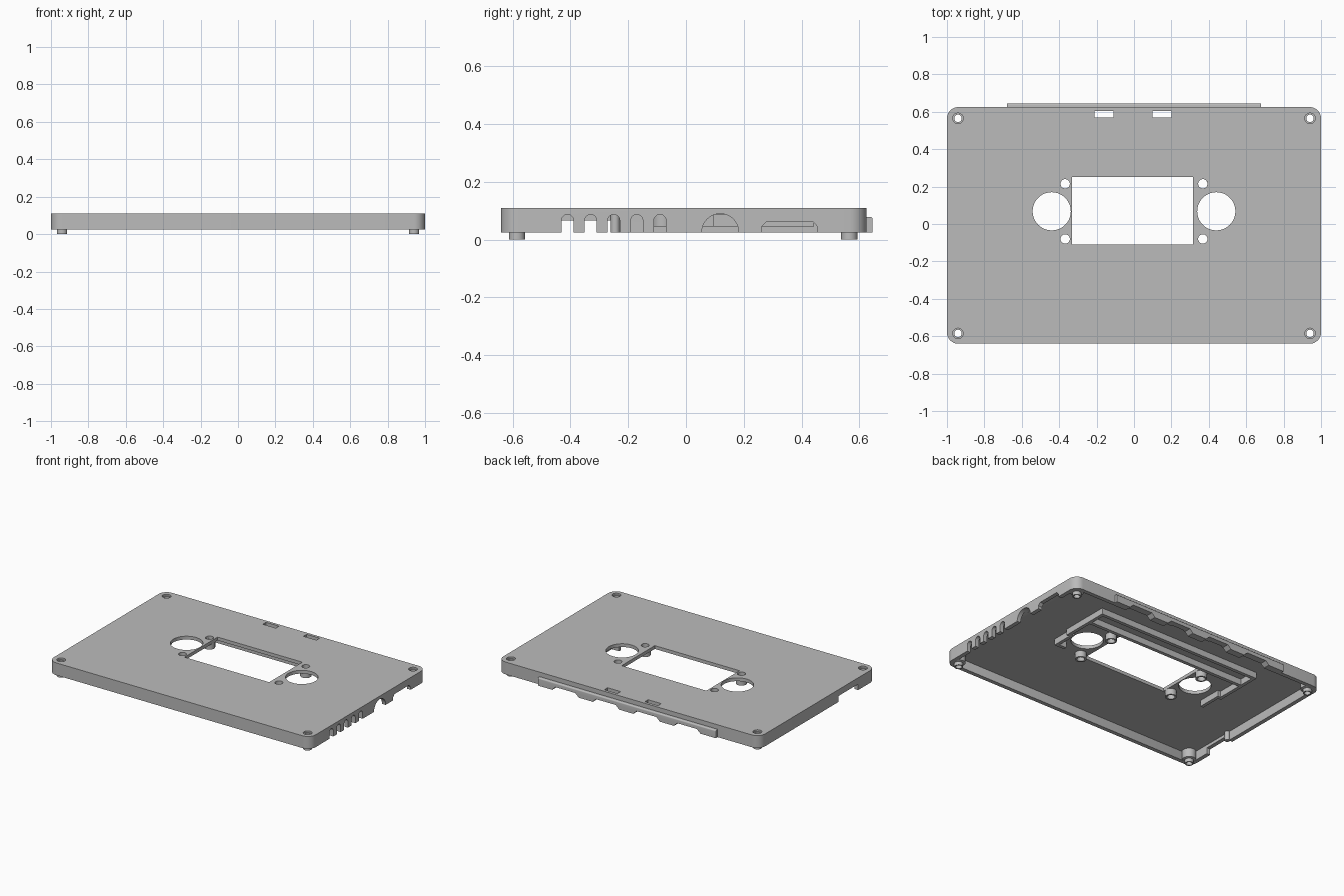
import bpy, bmesh, math
from mathutils import Vector, Matrix

cube = bpy.data.objects.get("Cube")
if cube:
    bpy.data.objects.remove(cube, do_unlink=True)

grey = bpy.data.materials.new("light_grey_plastic")
grey.use_nodes = True
COLOUR = (0.5, 0.5, 0.5, 1)
grey.diffuse_color = COLOUR
grey.node_tree.nodes["Principled BSDF"].inputs["Base Color"].default_value = COLOUR

BOTTOM, CEILING, TOP = 0.025, 0.087, 0.11
FRONT, BACK, WALL = -0.64, 0.625, 0.028


def finish(name, bm):
    bmesh.ops.recalc_face_normals(bm, faces=bm.faces)
    mesh = bpy.data.meshes.new(name)
    bm.to_mesh(mesh)
    bm.free()
    mesh.materials.append(grey)
    obj = bpy.data.objects.new(name, mesh)
    bpy.context.collection.objects.link(obj)
    return obj


def prism(name, outline, start, end, axis="z"):
    """Extrude a 2D outline along an axis; x uses (y, z), y uses (x, z)."""
    place = {"x": lambda a, b, c: (c, a, b),
             "y": lambda a, b, c: (a, c, b),
             "z": lambda a, b, c: (a, b, c)}[axis]
    bm = bmesh.new()
    face = bm.faces.new([bm.verts.new(place(a, b, start)) for a, b in outline])
    moved = bmesh.ops.extrude_face_region(bm, geom=[face])["geom"]
    shift = Vector(place(0, 0, end - start))
    bmesh.ops.translate(bm, vec=shift, verts=[v for v in moved if isinstance(v, bmesh.types.BMVert)])
    return finish(name, bm)


def rect(x0, x1, y0, y1):
    return [(x0, y0), (x1, y0), (x1, y1), (x0, y1)]


def arc(cx, cy, r, a0, a1, steps):
    angles = [math.radians(a0 + (a1 - a0) * i / steps) for i in range(steps + 1)]
    return [(cx + r * math.cos(a), cy + r * math.sin(a)) for a in angles]


def circle(cx, cy, r, sides=32):
    return arc(cx, cy, r, 0, 360, sides)[:-1]


def rounded(x0, x1, y0, y1, r):
    return (arc(x1 - r, y1 - r, r, 0, 90, 8) + arc(x0 + r, y1 - r, r, 90, 180, 8)
            + arc(x0 + r, y0 + r, r, 180, 270, 8) + arc(x1 - r, y0 + r, r, 270, 360, 8))


def cut(target, outline, start, end, axis="z"):
    cutter = prism("cutter", outline, start, end, axis)
    cutter.hide_render = True
    mod = target.modifiers.new("cut", "BOOLEAN")
    mod.operation, mod.solver, mod.object = "DIFFERENCE", "EXACT", cutter
    bpy.context.view_layer.objects.active = target
    bpy.ops.object.modifier_apply(modifier=mod.name)
    bpy.data.objects.remove(cutter, do_unlink=True)


def lathe(name, profile, x, y):
    """Closed ring section of (radius, height) spun about a vertical axis."""
    bm = bmesh.new()
    verts = [bm.verts.new((r, 0, z)) for r, z in profile]
    edges = [bm.edges.new((verts[i - 1], verts[i])) for i in range(len(verts))]
    bmesh.ops.spin(bm, geom=verts + edges, cent=(0, 0, 0), axis=(0, 0, 1),
                   angle=math.tau, steps=28, use_merge=True)
    bmesh.ops.remove_doubles(bm, verts=bm.verts, dist=0.0001)
    bmesh.ops.transform(bm, matrix=Matrix.Translation((x, y, 0)), verts=bm.verts)
    return finish(name, bm)


# Hollow cover with rounded corners
cover = prism("cover", rounded(-1, 1, FRONT, BACK, 0.06), BOTTOM, TOP)
cut(cover, rounded(-1 + WALL, 1 - WALL, FRONT + WALL, BACK - WALL, 0.035), -0.1, CEILING)

# Window, hub holes and small slots through the top
cut(cover, rect(-0.332, 0.315, -0.11, 0.252), 0, 0.2)
for x in (-0.21, 0.1):
    cut(cover, rect(x, x + 0.1, 0.57, 0.605), 0, 0.2)
for side in (-1, 1):
    cut(cover, circle(side * 0.44, 0.068, 0.102, 48), 0, 0.2)
    for y in (0.215, -0.08):
        cut(cover, circle(side * 0.368, y, 0.025), 0, 0.2)
    for y in (0.565, -0.585):
        cut(cover, circle(side * 0.941, y, 0.028), 0, 0.2)

# Vent slots, arch and socket recess in the side at +x
for i in range(5):
    y = -0.41 + 0.08 * i
    cut(cover, [(y - 0.021, 0), (y + 0.021, 0)] + arc(y, 0.066, 0.021, 0, 180, 10), 0.95, 1.05, "x")
cut(cover, [(0.055, 0), (0.182, 0)] + arc(0.1185, 0.026, 0.0635, 0, 180, 24), 0.95, 1.05, "x")
cut(cover, [(0.262, 0), (0.455, 0), (0.455, 0.045), (0.438, 0.063), (0.279, 0.063), (0.262, 0.045)],
    0.95, 1.05, "x")

# Opening in the opposite side, with a round pillar beside it
cut(cover, rect(-0.45, -0.235, 0, 0.066), -1.05, -0.95, "x")
prism("side_pillar", circle(-0.967, -0.245, 0.016, 16), BOTTOM, CEILING + 0.005)

# Back lip with a rounded upper edge, scalloped below
lip = prism("back_lip", [(BACK - 0.02, BOTTOM), (0.645, BOTTOM), (0.645, 0.071)]
            + arc(0.637, 0.071, 0.008, 0, 90, 5) + [(BACK - 0.02, 0.079)], -0.68, 0.68, "x")
for x in (-0.46, -0.15, 0.16, 0.47):
    scallop = [(x - 0.1, 0), (x + 0.1, 0), (x + 0.1, 0.027), (x + 0.075, 0.05),
               (x - 0.075, 0.05), (x - 0.1, 0.027)]
    for part in (cover, lip):
        cut(part, scallop, 0.56, 0.7, "y")

# Corner bosses ending in tubular feet, and bosses around the window
for side, label in ((-1, "right"), (1, "left")):
    for y, end in ((0.565, "back"), (-0.585, "front")):
        lathe(f"{end}_{label}_foot", [(0.02, 0), (0.028, 0), (0.028, 0.024), (0.043, 0.028),
                                      (0.045, 0.098), (0.02, 0.098)], side * 0.941, y)
    for y, end in ((0.215, "back"), (-0.08, "front")):
        lathe(f"{end}_{label}_window_boss", [(0.025, 0.045), (0.036, 0.045), (0.036, 0.095),
                                             (0.025, 0.095)], side * 0.368, y)

# Stiffening ribs under the top
RIB = 0.045
for name, y in (("outer_rib", 0.43), ("inner_rib", 0.305)):
    prism(name, rect(-0.63, 0.63, y - 0.012, y + 0.012), RIB, CEILING + 0.005)
for side, label in ((-1, "right"), (1, "left")):
    xs = sorted((side * 0.607, side * 0.63))
    prism(f"{label}_rib", rect(xs[0], xs[1], 0.095, 0.442), RIB, CEILING + 0.005)
    xs = sorted((side * 0.585, side * 0.608))
    prism(f"{label}_rib_end", rect(xs[0], xs[1], -0.05, 0.118), RIB, CEILING + 0.005)
prism("left_rib_foot", rect(0.53, 0.6, -0.05, -0.027), RIB, CEILING + 0.005)

# Smooth the round surfaces and keep edges crisp
bpy.ops.object.select_all(action="DESELECT")
for obj in bpy.context.collection.objects:
    if obj.type == "MESH" and grey.name in obj.data.materials:
        obj.select_set(True)
        bpy.context.view_layer.objects.active = obj
bpy.ops.object.shade_smooth_by_angle(angle=math.radians(30))
